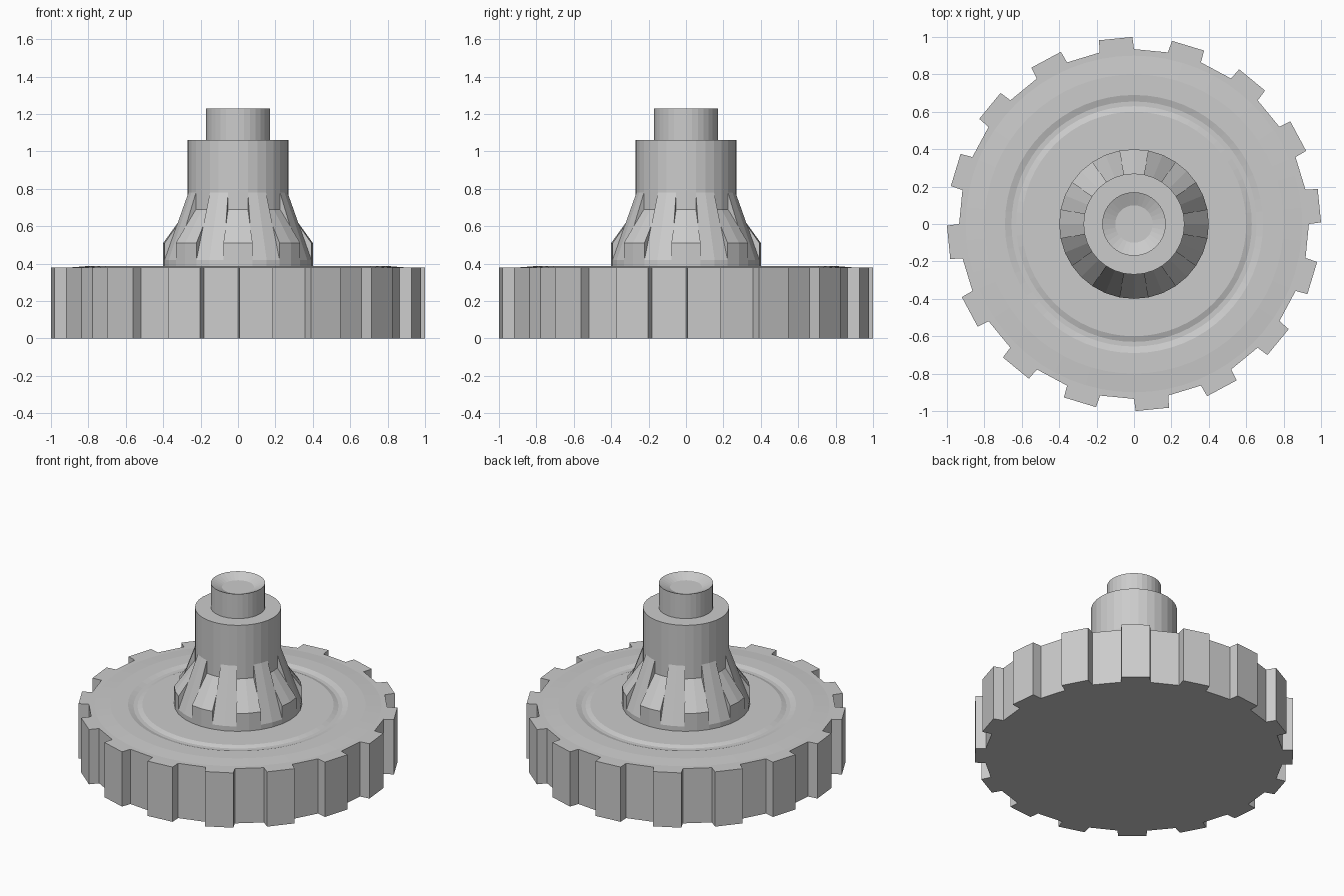
import bpy, bmesh, math

cube = bpy.data.objects.get("Cube")
if cube:
    bpy.data.objects.remove(cube, do_unlink=True)

TAU = math.tau
steel = bpy.data.materials.new("plain grey")
steel.use_nodes = True
grey = (0.6, 0.6, 0.6, 1)
steel.diffuse_color = grey
steel.node_tree.nodes["Principled BSDF"].inputs["Base Color"].default_value = grey


def polar(r, angle, z):
    return (r * math.cos(angle), r * math.sin(angle), z)


def spin(bm, profile, start, steps, segments):
    """Sweep an (r, z) profile around z; partial sweeps get side walls."""
    full = steps == segments
    cols = [[bm.verts.new(polar(r, start + TAU * i / segments, z)) for r, z in profile]
            for i in range(steps if full else steps + 1)]
    for i in range(steps):
        a, b = cols[i], cols[(i + 1) % len(cols)]
        for j in range(len(profile) - 1):
            bm.faces.new((a[j], b[j], b[j + 1], a[j + 1]))
    if not full:
        bm.faces.new(cols[0])
        bm.faces.new(cols[-1][::-1])
    return cols


def finish(bm, name):
    bmesh.ops.remove_doubles(bm, verts=bm.verts, dist=1e-5)
    bmesh.ops.dissolve_degenerate(bm, edges=bm.edges, dist=1e-5)
    bmesh.ops.recalc_face_normals(bm, faces=bm.faces)
    mesh = bpy.data.meshes.new(name)
    bm.to_mesh(mesh)
    bm.free()
    mesh.materials.append(steel)
    obj = bpy.data.objects.new(name, mesh)
    bpy.context.collection.objects.link(obj)
    return obj


# Toothed wheel with a shallow ring groove on its upper face
TEETH, RIM_TOP = 16, 0.379
bm = bmesh.new()
outline = []
for k in range(TEETH):
    a = TAU * k / TEETH
    for r, deg in ((0.935, 0), (1.0, 0.5), (1.0, 10.8), (0.935, 11.3)):
        outline.append((r, a + math.radians(deg)))
low = [bm.verts.new(polar(r, a, 0)) for r, a in outline]
high = [bm.verts.new(polar(r, a, RIM_TOP)) for r, a in outline]
n = len(outline)
for i in range(n):
    j = (i + 1) % n
    bm.faces.new((low[i], low[j], high[j], high[i]))
bm.faces.new(low[::-1])
face_profile = [(0.35, 0.387), (0.6, 0.387), (0.63, 0.376), (0.655, 0.376),
                (0.69, 0.387), (0.8, 0.387), (0.9, RIM_TOP)]
cols = spin(bm, face_profile, 0, n, n)
for i in range(n):
    j = (i + 1) % n
    bm.faces.new((cols[i][-1], high[i], high[j], cols[j][-1]))
finish(bm, "gear_wheel")

# Hub: sectors alternate between a long steep panel and a short shallow one
bm = bmesh.new()
for k in range(16):
    base_z, neck_z = ((0.51, 0.69), (0.42, 0.78))[k % 2]
    profile = [(0, 0.3), (0.4, 0.3), (0.4, base_z), (0.27, neck_z),
               (0.27, 1.06), (0, 1.06)]
    part = bmesh.new()
    spin(part, profile, TAU * (k - 0.5) / 16, 2, 32)
    bmesh.ops.remove_doubles(part, verts=part.verts, dist=1e-5)
    bmesh.ops.recalc_face_normals(part, faces=part.faces)
    # Drop the buried upright walls above the neck by keeping sectors as solids
    temp = bpy.data.meshes.new("sector")
    part.to_mesh(temp)
    part.free()
    bm.from_mesh(temp)
    bpy.data.meshes.remove(temp)
mesh = bpy.data.meshes.new("hub")
bm.to_mesh(mesh)
bm.free()
mesh.materials.append(steel)
bpy.context.collection.objects.link(bpy.data.objects.new("hub", mesh))

# Short shaft with a dished end
bm = bmesh.new()
spin(bm, [(0, 1.03), (0.17, 1.03), (0.17, 1.23), (0.1, 1.2), (0, 1.2)], 0, 32, 32)
finish(bm, "shaft_end")
